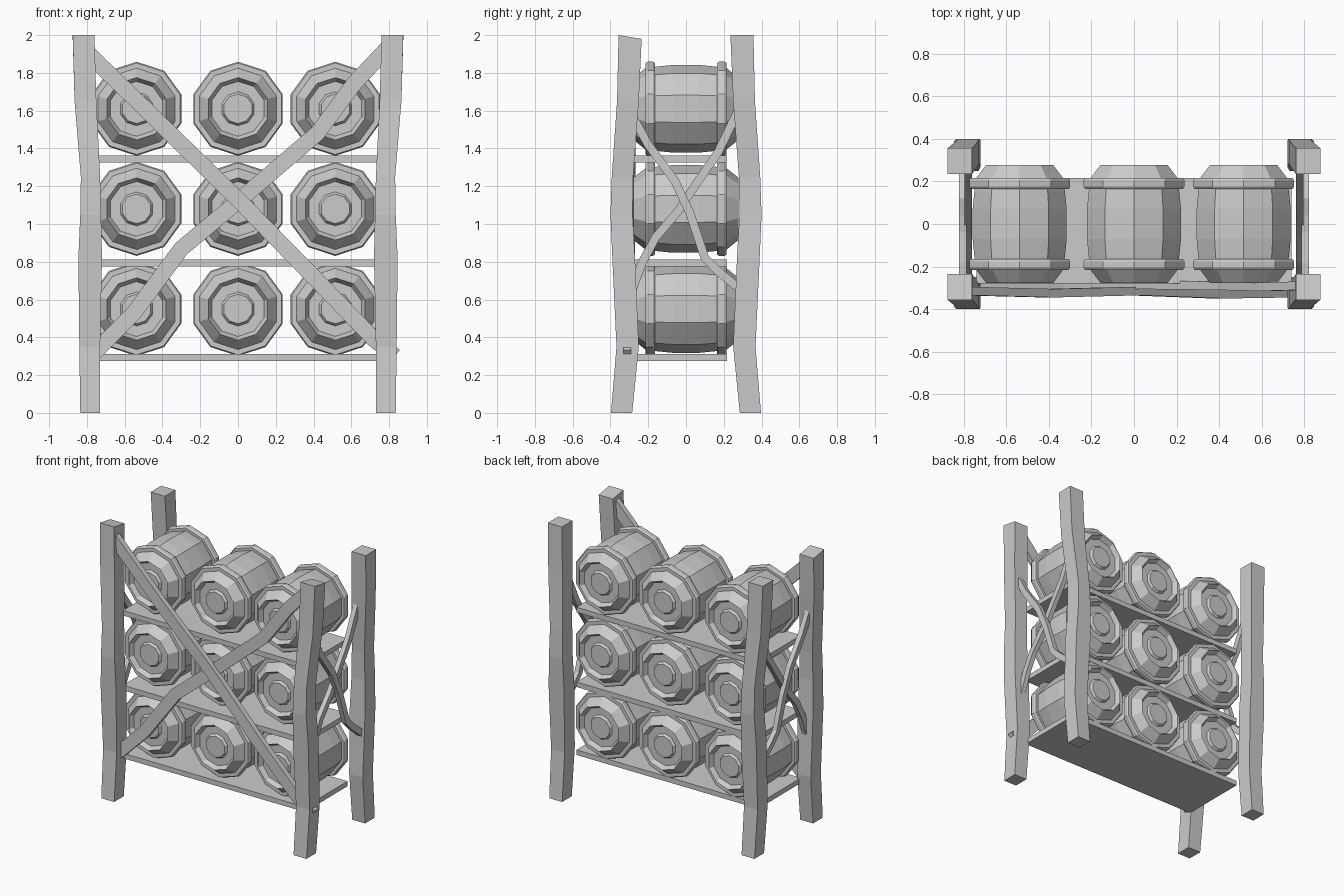
import bpy
from math import sin, cos, pi
from mathutils import Vector

if "Cube" in bpy.data.objects:
    bpy.data.objects.remove(bpy.data.objects["Cube"])

SIDES = 10


def make_object(name, verts, faces):
    mesh = bpy.data.meshes.new(name)
    mesh.from_pydata(verts, [], faces)
    mesh.update()
    ob = bpy.data.objects.new(name, mesh)
    bpy.context.collection.objects.link(ob)
    # consistent outward normals
    import bmesh
    bm = bmesh.new()
    bm.from_mesh(mesh)
    bmesh.ops.remove_doubles(bm, verts=bm.verts, dist=1e-5)
    bmesh.ops.recalc_face_normals(bm, faces=bm.faces)
    bm.to_mesh(mesh)
    bm.free()
    return ob


def skin(name, rings):
    """Closed bar through a series of four-corner rings."""
    verts = [tuple(v) for ring in rings for v in ring]
    faces = [(0, 1, 2, 3), tuple(len(verts) - 4 + k for k in range(4))]
    for i in range(len(rings) - 1):
        for k in range(4):
            a, b = i * 4 + k, i * 4 + (k + 1) % 4
            faces.append((a, b, b + 4, a + 4))
    return make_object(name, verts, faces)


def brace(name, pts, normal, width, thick):
    """Flat plank following pts, lying square to normal."""
    pts, n = [Vector(p) for p in pts], Vector(normal)
    rings = []
    for i, p in enumerate(pts):
        t = (pts[min(i + 1, len(pts) - 1)] - pts[max(i - 1, 0)]).normalized()
        s, d = t.cross(n).normalized() * width / 2, n * thick / 2
        rings.append([p + s + d, p - s + d, p - s - d, p + s - d])
    return skin(name, rings)


def lathe(name, profile, closed=False):
    """Revolve (y, radius) points around the y axis."""
    verts, faces, m = [], [], len(profile)
    for k in range(SIDES):
        a = 2 * pi * k / SIDES
        verts += [(r * sin(a), y, r * cos(a)) for y, r in profile]
    for k in range(SIDES):
        p, q = k * m, (k + 1) % SIDES * m
        for i in range(m if closed else m - 1):
            j = (i + 1) % m
            faces.append((p + i, p + j, q + j, q + i))
    if not closed:
        faces += [tuple(k * m for k in range(SIDES)),
                  tuple(k * m + m - 1 for k in range(SIDES))]
    return make_object(name, verts, faces)


# Corner posts: z, inner x, outer x, and inner y, outer y
post_path = [(0, .73, .835, .285, .397), (.35, .73, .84, .25, .368),
             (.82, .72, .845, .27, .39), (1.05, .725, .835, .283, .40),
             (1.25, .73, .832, .28, .393), (1.65, .75, .865, .25, .365),
             (2.0, .76, .875, .235, .357)]
for sx, side in ((-1, "left"), (1, "right")):
    for sy, end in ((-1, "front"), (1, "back")):
        rings = []
        for z, x0, x1, y0, y1 in post_path:
            dz = -.02 if z == 2 and sy < 0 else 0
            rings.append([(sx * x0, sy * y0, z + dz), (sx * x1, sy * y0, z + dz),
                          (sx * x1, sy * y1, z), (sx * x0, sy * y1, z)])
        skin(f"{end}_{side}_post", rings)

# Shelves
for i, z in enumerate((.275, .775, 1.325)):
    skin(f"shelf_{i + 1}", [[(x, -.28, z), (x, .217, z), (x, .217, z + .037), (x, -.28, z + .037)]
                            for x in (-.74, .74)])

# Crossed front braces
brace("front_brace_falling", [(-.79, -.315, 1.90), (-.4, -.325, 1.52), (0, -.315, 1.13),
                              (.4, -.33, .72), (.72, -.325, .39), (.83, -.31, .30)],
      (0, 1, 0), .085, .04)
brace("front_brace_rising", [(-.77, -.30, .31), (-.55, -.295, .53), (-.3, -.29, .87),
                             (0, -.285, 1.12), (.42, -.29, 1.48), (.62, -.295, 1.75),
                             (.80, -.29, 1.94)],
      (0, 1, 0), .085, .04)

# Crossed side braces, mirrored left and right
falling = [(-.30, 1.60), (-.2, 1.42), (-.06, 1.23), (.02, 1.06), (.1, .82), (.17, .75), (.28, .66)]
rising = [(.28, 1.61), (.17, 1.38), (.06, 1.22), (-.04, 1.07), (-.16, .93), (-.23, .80), (-.29, .64)]
for sx, side in ((-1, "left"), (1, "right")):
    brace(f"{side}_side_brace_falling", [(sx * .805, y, z) for y, z in falling], (1, 0, 0), .045, .035)
    brace(f"{side}_side_brace_rising", [(sx * .778, y, z) for y, z in rising], (1, 0, 0), .045, .035)

# Barrel: staves with recessed heads and a raised centre disc, plus two hoops
half = [(.262, .075), (.262, .078), (.245, .09), (.245, .145), (.278, .165),
        (.215, .215), (.15, .224), (.07, .232)]
body = lathe("barrel_1", [(-y, r) for y, r in half] + half[::-1])
hoop = [(.165, .20), (.165, .242), (.175, .249), (.205, .249), (.215, .242), (.215, .20)]
hoops = [lathe("front_hoop_1", [(-y, r) for y, r in hoop], True), lathe("back_hoop_1", hoop, True)]

# Nine barrels in three rows
n = 0
for z in (.55, 1.08, 1.61):
    for x in (-.537, 0, .515):
        n += 1
        for src, part in zip([body] + hoops, ("barrel", "front_hoop", "back_hoop")):
            ob = src
            if n > 1:
                ob = src.copy()
                ob.name = f"{part}_{n}"
                bpy.context.collection.objects.link(ob)
            ob.location = (x, 0, z)
